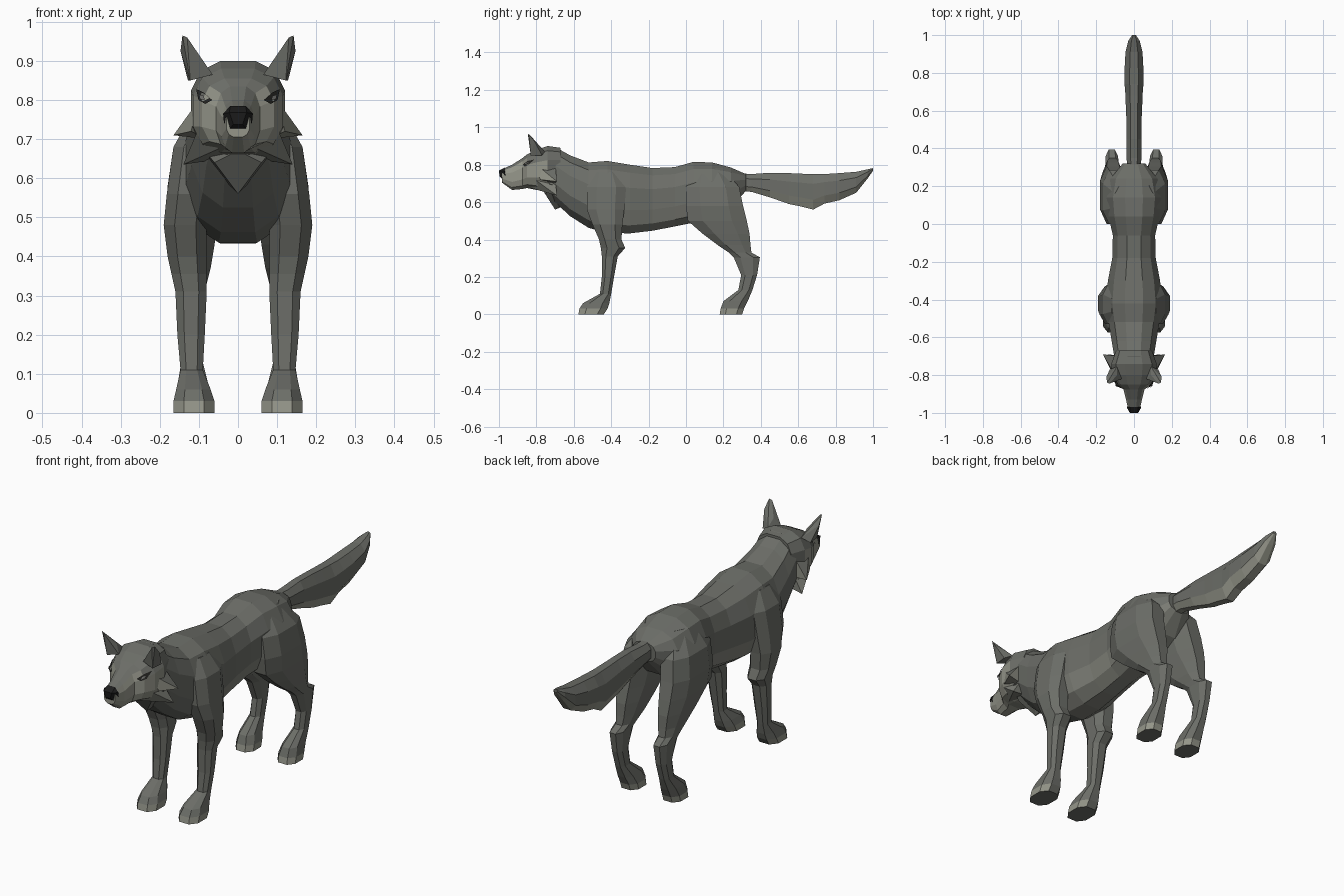
import bpy, bmesh, math
from mathutils import Vector
from mathutils.bvhtree import BVHTree

cube = bpy.data.objects.get("Cube")
if cube:
    bpy.data.objects.remove(cube, do_unlink=True)


def make_material(name, r, g, b):
    mat = bpy.data.materials.new(name)
    mat.use_nodes = True
    mat.diffuse_color = (r, g, b, 1)
    shader = next(n for n in mat.node_tree.nodes if n.type == "BSDF_PRINCIPLED")
    shader.inputs["Base Color"].default_value = (r, g, b, 1)
    shader.inputs["Roughness"].default_value = 0.9
    return mat


FUR = make_material("grey fur", .150, .155, .138)
UNDER = make_material("light under fur", .22, .225, .195)
PALE = make_material("pale face fur", .30, .305, .255)
BLACK = make_material("nose black", .012, .012, .012)
EYE = make_material("eye rim", .018, .018, .016)
IRIS = make_material("iris grey", .16, .16, .15)


def finish(name, bm, mats, rule=None):
    """Turn a bmesh into a flat shaded object, coloured face by face."""
    bmesh.ops.recalc_face_normals(bm, faces=bm.faces[:])
    bm.normal_update()
    if rule:
        for face in bm.faces:
            face.material_index = int(rule(face.calc_center_median(), face.normal))
    mesh = bpy.data.meshes.new(name)
    bm.to_mesh(mesh)
    bm.free()
    for mat in mats:
        mesh.materials.append(mat)
    obj = bpy.data.objects.new(name, mesh)
    bpy.context.collection.objects.link(obj)
    return obj


def loft(name, rings, sides, power, mats, rule=None):
    """Skin rings given as (centre, half axis, half axis)."""
    bm = bmesh.new()
    norm = math.cos(math.pi / sides) ** power

    def rounded(value):
        return math.copysign(abs(value) ** power, value) / norm

    loops = []
    for centre, u, v in rings:
        loop = []
        for i in range(sides):
            a = (i + .5) * math.tau / sides
            loop.append(bm.verts.new(centre + u * rounded(math.cos(a)) + v * rounded(math.sin(a))))
        loops.append(loop)
    for low, high in zip(loops, loops[1:]):
        for i in range(sides):
            j = (i + 1) % sides
            bm.faces.new((low[i], low[j], high[j], high[i]))
    bm.faces.new(loops[0])
    bm.faces.new(loops[-1])
    return finish(name, bm, mats, rule)


def upright_rings(stations):
    """Rings across the body: (y, bottom, top, half width)."""
    return [(Vector((0, y, (lo + hi) / 2)), Vector((w, 0, 0)), Vector((0, 0, (hi - lo) / 2)))
            for y, lo, hi, w in stations]


def level_rings(stations, side):
    """Rings across a leg: (z, front, back, inner, outer)."""
    return [(Vector((side * (a + b) / 2, (f + k) / 2, z)),
             Vector(((b - a) / 2, 0, 0)), Vector((0, (k - f) / 2, 0)))
            for z, f, k, a, b in stations]


def hull(name, points, mats, side=1, both=False, rule=None):
    bm = bmesh.new()
    for x, y, z in points:
        bm.verts.new((side * x, y, z))
        if both and x:
            bm.verts.new((-x, y, z))
    result = bmesh.ops.convex_hull(bm, input=bm.verts[:])
    spare = [v for v in result["geom_interior"] if isinstance(v, bmesh.types.BMVert)]
    bmesh.ops.delete(bm, geom=spare, context="VERTS")
    return finish(name, bm, mats, rule)


# Torso and neck, with a lighter belly
torso = [(-.78, .68, .86, .08), (-.70, .60, .895, .105), (-.62, .525, .85, .118),
         (-.52, .462, .812, .135), (-.42, .435, .82, .15), (-.30, .433, .80, .138),
         (-.18, .447, .782, .115), (-.06, .47, .787, .112), (.04, .49, .815, .135),
         (.14, .52, .812, .145), (.24, .57, .785, .125), (.32, .66, .75, .06)]
loft("torso", upright_rings(torso), 12, .85, [FUR, UNDER],
     lambda c, n: n.z < -.15 and c.y > -.36)

# Tail, with a lighter underside
tail = [(.27, .66, .755, .03), (.35, .655, .75, .04), (.45, .625, .757, .04),
        (.55, .59, .755, .04), (.61, .578, .752, .043), (.68, .56, .75, .045),
        (.74, .592, .75, .05), (.82, .61, .755, .05), (.91, .65, .762, .045),
        (.97, .725, .775, .03), (1, .768, .782, .01)]
loft("tail", upright_rings(tail), 8, .9, [FUR, PALE], lambda c, n: n.z < -.2)

# Head and muzzle, pale on the face and jaw
head_rings = [(-.985, .705, .775, .03), (-.93, .665, .80, .042), (-.875, .67, .835, .056),
              (-.85, .675, .855, .092), (-.80, .665, .88, .115), (-.74, .66, .90, .12),
              (-.67, .68, .89, .095)]
head = loft("head", upright_rings(head_rings), 12, .75, [FUR, PALE],
            lambda c, n: c.z < .82 and c.y < -.72 and n.z < .6)

# Nose
hull("nose", [(.038, -.972, .765), (.02, -.97, .785), (.02, -.985, .727), (.036, -.965, .742),
              (.022, -1, .768), (.012, -.997, .738)], [BLACK], both=True)

# Chest tuft under the chin
hull("chest_tuft", [(.11, -.73, .70), (0, -.77, .67), (.06, -.75, .64), (0, -.70, .56),
                    (.09, -.62, .65), (0, -.6, .6)], [FUR], both=True)

hind = [(.78, .05, .2, .02, .10), (.68, 0, .285, .03, .165), (.58, 0, .305, .04, .18),
        (.50, .01, .325, .05, .175), (.43, .09, .34, .06, .165), (.37, .17, .345, .07, .155),
        (.33, .23, .35, .08, .15), (.305, .255, .395, .085, .15), (.21, .295, .38, .09, .145),
        (.13, .28, .355, .09, .145), (.07, .20, .33, .075, .155), (.03, .185, .31, .065, .16),
        (0, .18, .30, .065, .16)]
front = [(.76, -.50, -.36, .05, .12), (.68, -.53, -.32, .06, .165), (.56, -.53, -.33, .07, .182),
         (.48, -.50, -.34, .08, .19), (.40, -.465, -.345, .08, .18), (.355, -.455, -.325, .08, .17),
         (.31, -.45, -.365, .08, .16), (.2, -.45, -.385, .085, .155), (.11, -.46, -.40, .09, .147),
         (.06, -.55, -.41, .07, .158), (.03, -.57, -.42, .06, .165), (0, -.575, -.44, .06, .165)]
upper_ruff = [(.10, -.80, .80), (.12, -.78, .72), (.08, -.70, .81), (.08, -.70, .70),
              (.165, -.69, .71)]
lower_ruff = [(.10, -.82, .73), (.05, -.83, .675), (.07, -.70, .74), (.04, -.70, .65),
              (.14, -.69, .635)]
ear = [(.065, -.82, .865), (.122, -.83, .85), (.09, -.755, .87), (.128, -.77, .85),
       (.147, -.81, .925), (.142, -.84, .965), (.13, -.845, .96), (.09, -.80, .9)]
ear_hollow = [(.08, -.842, .872), (.118, -.842, .868), (.138, -.842, .92), (.134, -.85, .95)]
eye = [(.062, .80), (.08, .79), (.097, .80), (.103, .828), (.085, .82)]
iris = [(.078, .80), (.09, .802), (.093, .814), (.081, .811)]
surface = BVHTree.FromPolygons([v.co for v in head.data.vertices],
                               [p.vertices[:] for p in head.data.polygons])


def face_plate(name, outline, side, lift, mat):
    """Lay a thin plate on the front of the head."""
    bm = bmesh.new()
    verts = []
    for x, z in outline:
        hit = surface.ray_cast(Vector((side * x, -2, z)), Vector((0, 1, 0)))[0]
        verts.append(bm.verts.new(hit + Vector((side * lift, -lift, 0))))
    face = bm.faces.new(verts if side > 0 else verts[::-1])
    face.normal_update()
    if face.normal.y > 0:
        face.normal_flip()
    mesh = bpy.data.meshes.new(name)
    bm.to_mesh(mesh)
    bm.free()
    mesh.materials.append(mat)
    bpy.context.collection.objects.link(bpy.data.objects.new(name, mesh))


# Paired parts
for label, side in (("left", 1), ("right", -1)):
    for part, stations in (("hind_leg", hind), ("front_leg", front)):
        loft(f"{label}_{part}", level_rings(stations, side), 8, .8, [FUR, PALE],
             lambda c, n: c.z < .04 and n.z > -.5)
    hull(f"{label}_upper_ruff", upper_ruff, [FUR, PALE], side, rule=lambda c, n: c.z < .76)
    hull(f"{label}_lower_ruff", lower_ruff, [UNDER], side)
    hull(f"{label}_ear", ear, [FUR], side)
    face_plate(f"{label}_eye", eye, side, .004, EYE)
    face_plate(f"{label}_iris", iris, side, .007, IRIS)
